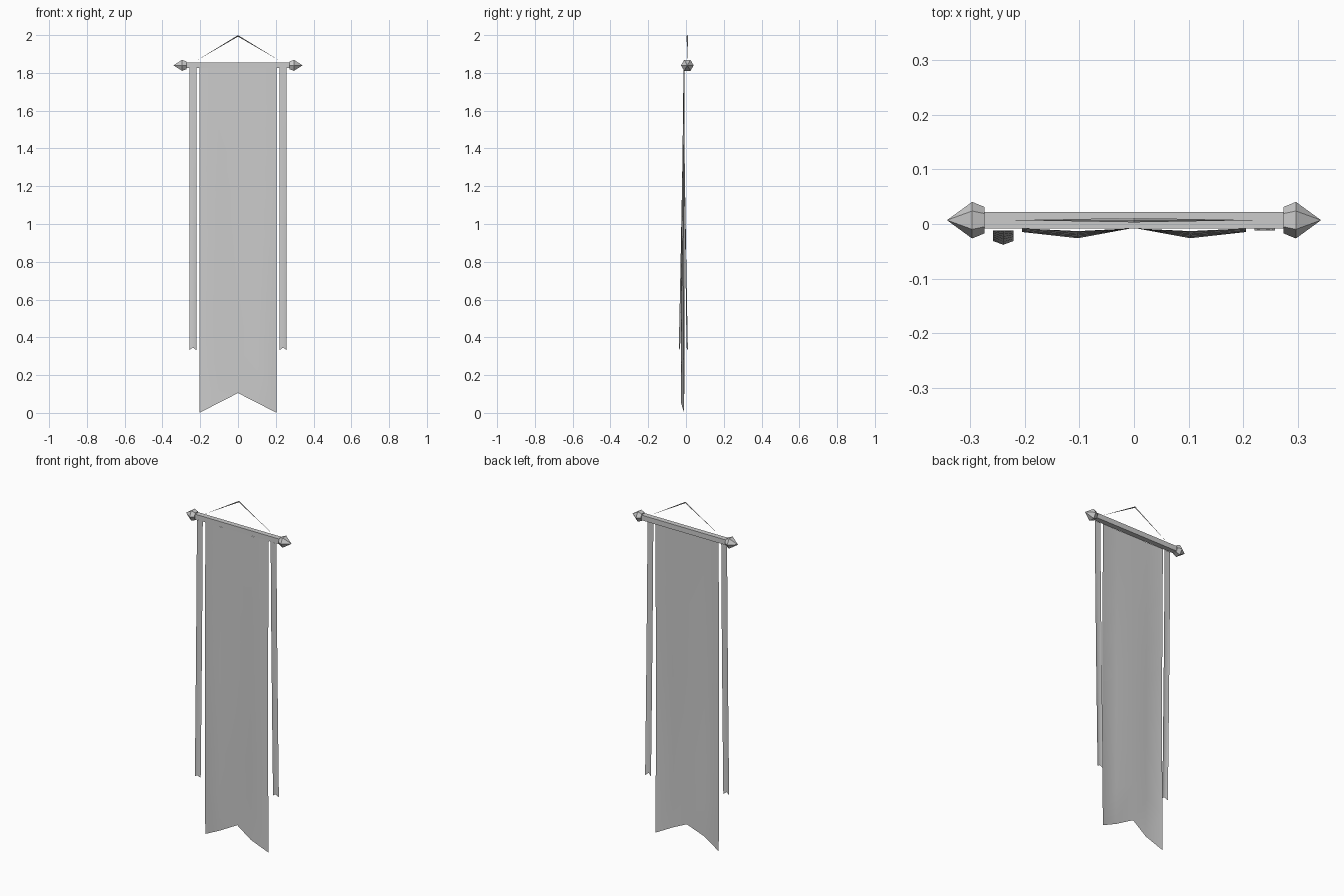
import bpy, bmesh, math
from mathutils import Matrix

if "Cube" in bpy.data.objects:
    bpy.data.objects.remove(bpy.data.objects["Cube"])

ROD_Y, ROD_Z = 0.007, 1.84


def finish(name, bm, angle=None):
    bmesh.ops.recalc_face_normals(bm, faces=bm.faces)
    me = bpy.data.meshes.new(name)
    bm.to_mesh(me)
    bm.free()
    ob = bpy.data.objects.new(name, me)
    bpy.context.collection.objects.link(ob)
    if angle:
        bpy.ops.object.select_all(action='DESELECT')
        ob.select_set(True)
        bpy.context.view_layer.objects.active = ob
        bpy.ops.object.shade_smooth_by_angle(angle=math.radians(angle))
    return ob


def cloth(name, xs, top, bottoms, y_at, rows):
    """Hanging sheet: xs columns, cut bottom edge, y_at(column, t) for the drape."""
    bm = bmesh.new()
    grid = []
    for r in range(rows + 1):
        t = r / rows
        grid.append([bm.verts.new((x, y_at(i, t), top + (bottoms[i] - top) * t))
                     for i, x in enumerate(xs)])
    for a, b in zip(grid, grid[1:]):
        for i in range(len(xs) - 1):
            bm.faces.new((a[i], b[i], b[i + 1], a[i + 1]))
    return finish(name, bm, 40)


def loft(name, rings, angle=None):
    """Closed tube through rings of points; single-point rings make tips."""
    bm = bmesh.new()
    vs = [[bm.verts.new(p) for p in ring] for ring in rings]
    for a, b in zip(vs, vs[1:]):
        n = max(len(a), len(b))
        for i in range(n):
            j = (i + 1) % n
            if len(a) == 1:
                bm.faces.new((a[0], b[i], b[j]))
            elif len(b) == 1:
                bm.faces.new((a[i], a[j], b[0]))
            else:
                bm.faces.new((a[i], a[j], b[j], b[i]))
    for ring in (vs[0], vs[-1]):
        if len(ring) > 1:
            bm.faces.new(ring)
    return finish(name, bm, angle)


# square cross rod
bm = bmesh.new()
bmesh.ops.create_cube(bm, size=1, matrix=Matrix.Translation((0, ROD_Y, ROD_Z))
                      @ Matrix.Diagonal((0.55, 0.03, 0.03, 1)))
finish("cross_rod", bm)

# six-sided pointed finials
for side, label in ((-1, "left"), (1, "right")):
    rings = []
    for x, r in ((0.273, 0.024), (0.296, 0.0335), (0.342, 0)):
        if r:
            rings.append([(side * x, ROD_Y + r * math.cos(k * math.pi / 3),
                           ROD_Z + r * math.sin(k * math.pi / 3)) for k in range(6)])
        else:
            rings.append([(side * x, ROD_Y, ROD_Z)])
    loft("finial_" + label, rings, 50)

# hanging cord, tapering toward the rod
r = 0.004
apex = [(0, ROD_Y - r, 1.997), (0, ROD_Y, 2.0), (0, ROD_Y + r, 1.997), (0, ROD_Y, 1.992)]
loft("hanging_cord", [[(-0.225, ROD_Y, 1.862)], apex, [(0.225, ROD_Y, 1.862)]])

# main banner with swallowtail notch and two soft folds
TOP_Y = (-0.008, -0.013, -0.008, -0.013, -0.008)
LOW_Y = (-0.010, -0.026, -0.007, -0.026, -0.010)
cloth("banner", (-0.205, -0.1025, 0, 0.1025, 0.205), 1.827,
      (0, 0.0525, 0.105, 0.0525, 0),
      lambda i, t: TOP_Y[i] + (LOW_Y[i] - TOP_Y[i]) * min(1, t * 1.6)
      - (0.005 * math.sin(math.pi * t) if i in (0, 4) else 0), 8)

# side streamers: left swings forward, right swings back
for side, label, low in ((-1, "left", -0.031), (1, "right", 0.010)):
    cloth("streamer_" + label, [side * 0.239 + d for d in (-0.019, 0, 0.019)], 1.827,
          (0.332, 0.346, 0.332),
          lambda i, t, low=low: -0.012 + (low + 0.012) * t ** 1.3
          - (0.007 * t if i == 1 else 0), 6)
